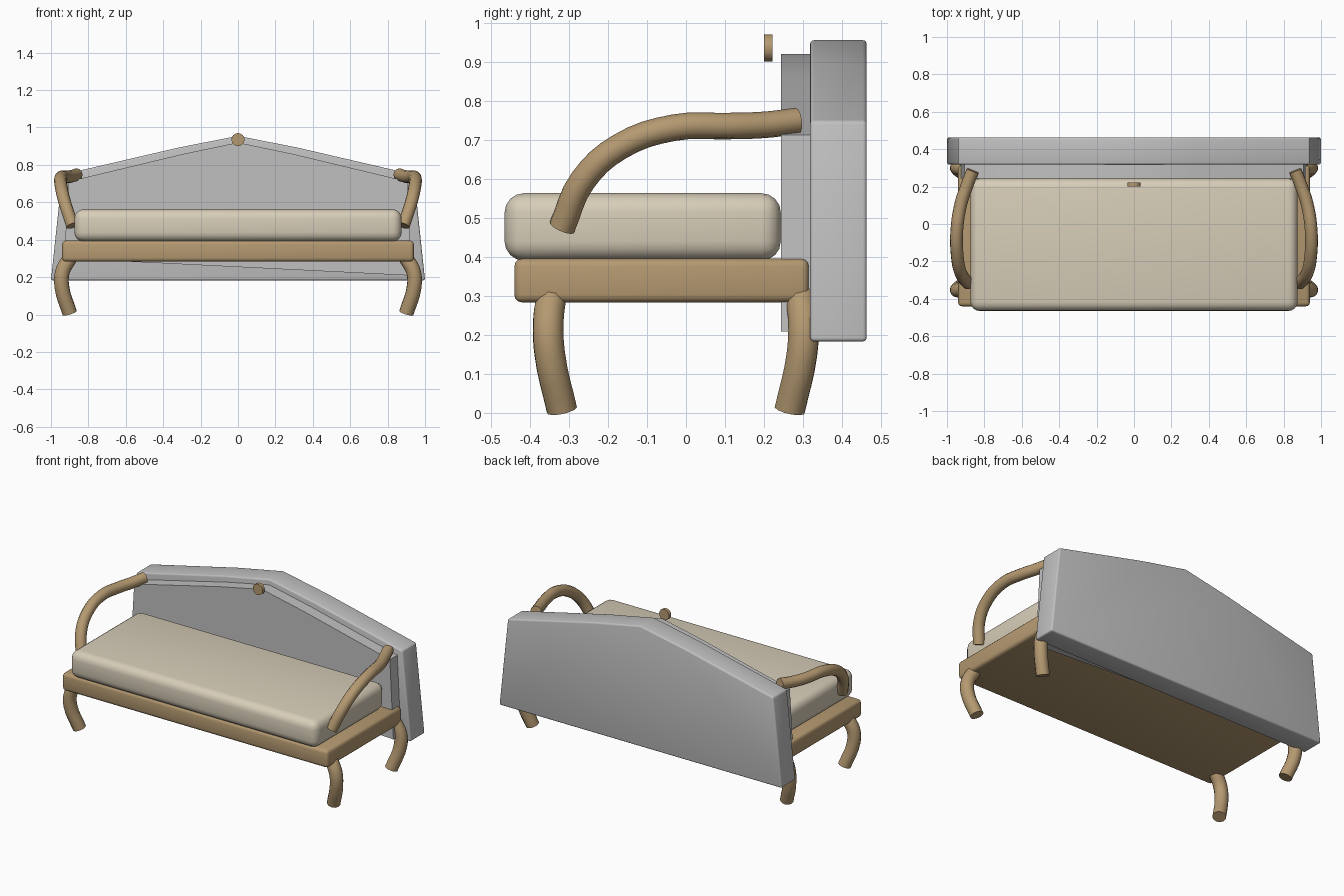
import bpy
from mathutils import Vector

cube = bpy.data.objects.get("Cube")
if cube:
    bpy.data.objects.remove(cube, do_unlink=True)


def material(name, color):
    m = bpy.data.materials.new(name)
    m.use_nodes = True
    m.diffuse_color = (*color, 1)
    m.node_tree.nodes["Principled BSDF"].inputs["Base Color"].default_value = (*color, 1)
    return m


wood = material("warm wood", (0.46, 0.32, 0.165))
cream = material("cream fabric", (0.68, 0.61, 0.48))
grey = material("grey upholstery", (0.53, 0.53, 0.53))


def finish(ob, mat, bevel=0, segments=3):
    ob.data.materials.clear()
    ob.data.materials.append(mat)
    bpy.ops.object.select_all(action="DESELECT")
    ob.select_set(True)
    bpy.context.view_layer.objects.active = ob
    if bevel:
        mod = ob.modifiers.new("rounded edges", "BEVEL")
        mod.width, mod.segments = bevel, segments
        bpy.ops.object.modifier_apply(modifier=mod.name)
    bpy.ops.object.shade_smooth_by_angle(angle=0.6)
    return ob


def box(name, low, high, mat, bevel, segments):
    low, high = Vector(low), Vector(high)
    bpy.ops.mesh.primitive_cube_add(size=1, location=(low + high) / 2)
    ob = bpy.context.object
    ob.name = name
    ob.scale = high - low
    bpy.ops.object.transform_apply(location=False, rotation=False, scale=True)
    return finish(ob, mat, bevel, segments)


def slab(name, outline, front, back, mat, bevel=0):
    """Extrude an x-z outline from front to back."""
    n = len(outline)
    verts = [(x, y, z) for y in (front, back) for x, z in outline]
    faces = [tuple(range(n)), tuple(reversed(range(n, 2 * n)))]
    faces += [(i, i + n, (i + 1) % n + n, (i + 1) % n) for i in range(n)]
    mesh = bpy.data.meshes.new(name)
    mesh.from_pydata(verts, [], faces)
    ob = bpy.data.objects.new(name, mesh)
    bpy.context.collection.objects.link(ob)
    return finish(ob, mat, bevel)


def tube(name, points, radius, mat):
    """Round bar along a smooth path with capped ends."""
    curve = bpy.data.curves.new(name, "CURVE")
    curve.dimensions = "3D"
    curve.bevel_depth, curve.bevel_resolution = radius, 4
    curve.use_fill_caps = True
    curve.resolution_u = 4
    spline = curve.splines.new("BEZIER")
    spline.bezier_points.add(len(points) - 1)
    for bp, co in zip(spline.bezier_points, points):
        bp.co = co
        bp.handle_left_type = bp.handle_right_type = "AUTO"
    ob = bpy.data.objects.new(name, curve)
    bpy.context.collection.objects.link(ob)
    bpy.ops.object.select_all(action="DESELECT")
    ob.select_set(True)
    bpy.context.view_layer.objects.active = ob
    bpy.ops.object.convert(target="MESH")
    return finish(bpy.context.object, mat)


# Seat
box("seat_frame", (-0.94, -0.44, 0.283), (0.94, 0.315, 0.395), wood, 0.02, 3)
box("seat_cushion", (-0.875, -0.465, 0.39), (0.875, 0.243, 0.563), cream, 0.05, 4)

# Backrest and its slightly crooked front panel
slab("backrest", [(-1, 0.183), (1, 0.183), (0.94, 0.748), (0.32, 0.892), (0, 0.955),
                  (-0.32, 0.892), (-0.94, 0.748)], 0.318, 0.463, grey, 0.01)
slab("backrest_panel", [(-0.93, 0.3), (0.93, 0.208), (0.905, 0.712), (0.3, 0.857), (0, 0.92),
                        (-0.3, 0.857), (-0.905, 0.712)], 0.243, 0.322, grey)

# Arms and legs, mirrored left and right
arm = [(0.885, -0.318, 0.475), (0.925, -0.265, 0.595), (0.945, -0.17, 0.682),
       (0.947, -0.03, 0.731), (0.925, 0.11, 0.735), (0.895, 0.2, 0.738), (0.863, 0.285, 0.748)]
leg = [(0.9, -0.345, 0.3), (0.938, -0.353, 0.23), (0.942, -0.349, 0.15), (0.9, -0.318, 0.008)]
middle = -0.026
for side, s in (("left", 1), ("right", -1)):
    tube(side + "_arm", [(s * x, y, z) for x, y, z in arm], 0.034, wood)
    tube(side + "_front_leg", [(s * x, y, z) for x, y, z in leg], 0.04, wood)
    tube(side + "_back_leg", [(s * x, 2 * middle - y, z) for x, y, z in leg], 0.04, wood)

# Round button at the peak
bpy.ops.mesh.primitive_cylinder_add(vertices=16, radius=0.035, depth=0.022,
                                    location=(0, 0.211, 0.935), rotation=(1.5708, 0, 0))
bpy.context.object.name = "peak_button"
finish(bpy.context.object, wood)
